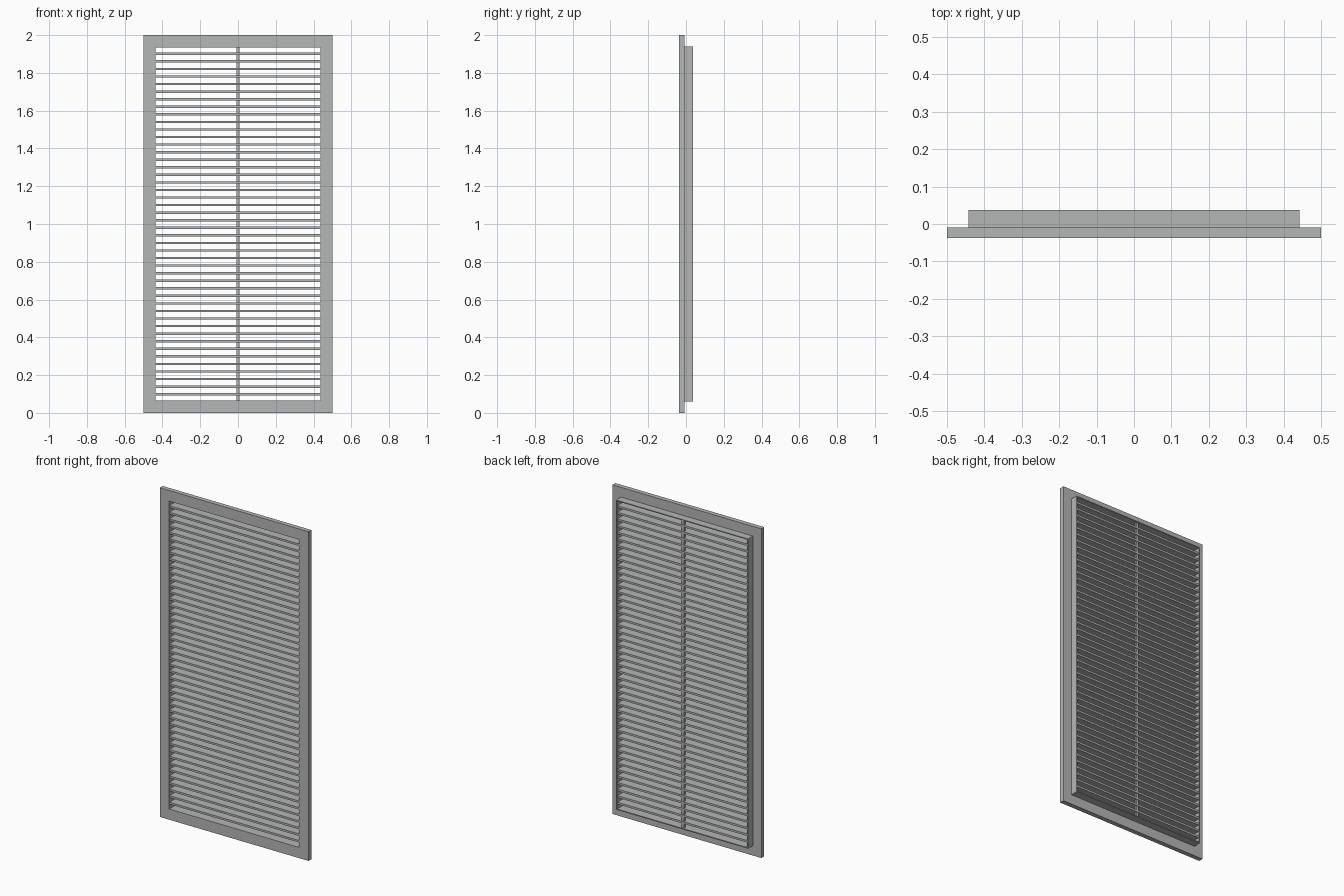
import bpy, bmesh

if "Cube" in bpy.data.objects:
    bpy.data.objects.remove(bpy.data.objects["Cube"])

metal = bpy.data.materials.new("brushed grey")
metal.diffuse_color = (0.46, 0.47, 0.465, 1)
metal.use_nodes = True
metal.node_tree.nodes["Principled BSDF"].inputs["Base Color"].default_value = metal.diffuse_color


def add_box(bm, x0, x1, y0, y1, z0, z1):
    geo = bmesh.ops.create_cube(bm, size=1)
    for v in geo["verts"]:
        v.co = ((x0 + x1) / 2 + v.co.x * (x1 - x0),
                (y0 + y1) / 2 + v.co.y * (y1 - y0),
                (z0 + z1) / 2 + v.co.z * (z1 - z0))


def add_ring(bm, outer, inner, y0, y1):
    """Rectangular frame: outer and inner are (half width, bottom, top)."""
    loops = []
    for y in (y0, y1):
        for hw, b, t in (outer, inner):
            loops.append([bm.verts.new(p) for p in
                          ((-hw, y, b), (hw, y, b), (hw, y, t), (-hw, y, t))])
    of, inf, ob, inb = loops
    for a, b in ((of, inf), (inf, inb), (inb, ob), (ob, of)):
        for i in range(4):
            j = (i + 1) % 4
            bm.faces.new((a[i], a[j], b[j], b[i]))


def finish(bm, name):
    bmesh.ops.recalc_face_normals(bm, faces=bm.faces)
    me = bpy.data.meshes.new(name)
    bm.to_mesh(me)
    bm.free()
    me.materials.append(metal)
    bpy.context.collection.objects.link(bpy.data.objects.new(name, me))


FRONT, STEP, BACK = -0.037, -0.009, 0.037
HALF, LOW, HIGH = 0.437, 0.065, 1.935
opening = (HALF, LOW, HIGH)

# Wide front flange
bm = bmesh.new()
add_ring(bm, (0.5, 0, 2), opening, FRONT, STEP)
finish(bm, "front_flange")

# Thin collar behind the flange
bm = bmesh.new()
add_ring(bm, (0.443, 0.059, 1.941), opening, STEP, BACK)
finish(bm, "rear_collar")

# Horizontal louvre blades
GAPS, THICK = 47, 0.012
gap = (HIGH - LOW - (GAPS - 1) * THICK) / GAPS
bm = bmesh.new()
for i in range(1, GAPS):
    z = LOW + i * gap + (i - 1) * THICK
    add_box(bm, -HALF, HALF, -0.034, 0.034, z, z + THICK)
finish(bm, "louvre_blades")

# Vertical centre support, set towards the back
bm = bmesh.new()
add_box(bm, -0.008, 0.008, 0.017, 0.031, LOW, HIGH)
finish(bm, "centre_support")
